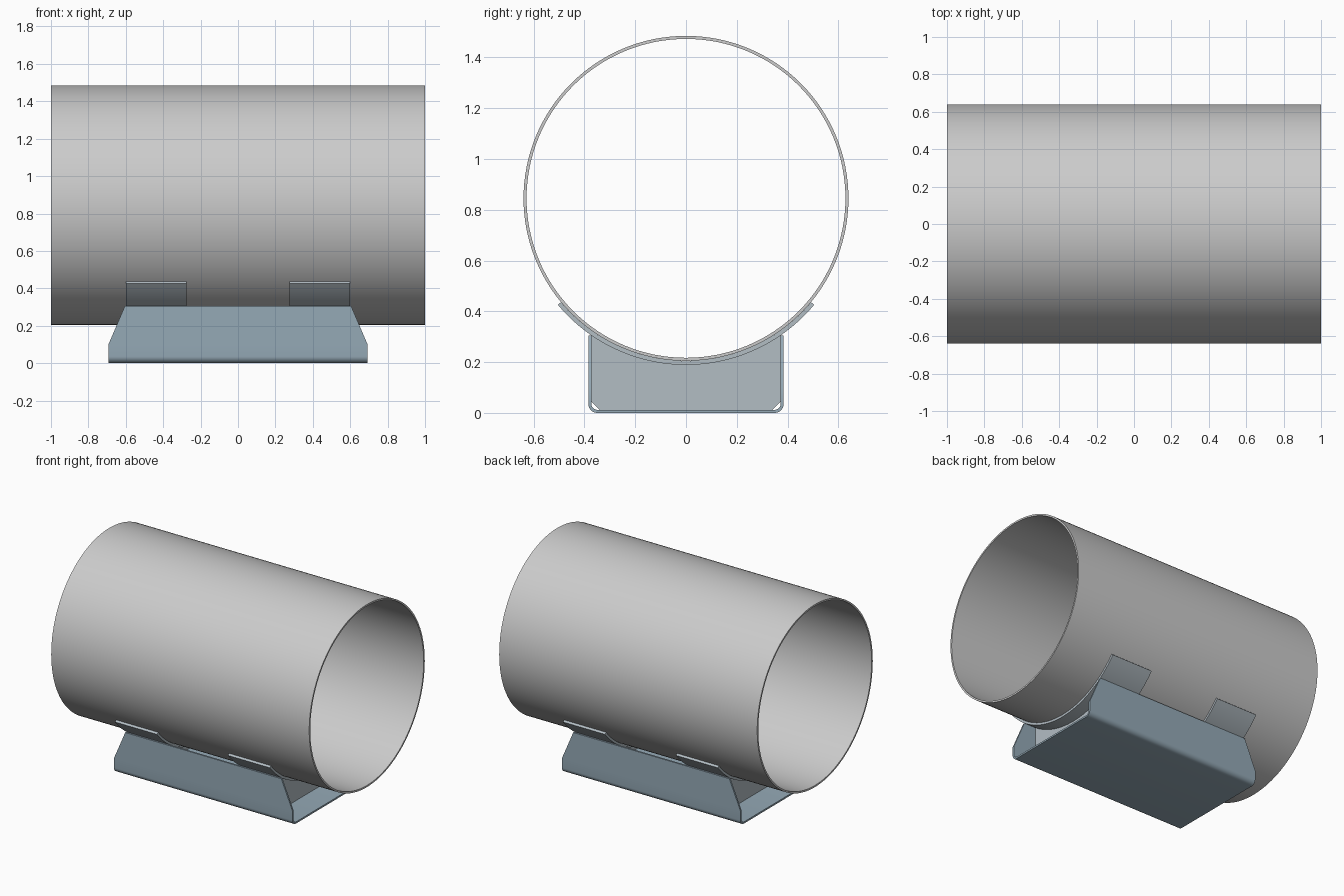
import bpy, bmesh
from math import sin, cos, radians

if "Cube" in bpy.data.objects:
    bpy.data.objects.remove(bpy.data.objects["Cube"])

AXIS_Z = 0.845  # height of the pipe centre line


def material(name, rgb):
    m = bpy.data.materials.new(name)
    m.diffuse_color = (*rgb, 1)
    m.use_nodes = True
    m.node_tree.nodes["Principled BSDF"].inputs["Base Color"].default_value = m.diffuse_color
    return m


def finish(bm, name, mat=None):
    bmesh.ops.recalc_face_normals(bm, faces=bm.faces)
    me = bpy.data.meshes.new(name)
    bm.to_mesh(me)
    bm.free()
    ob = bpy.data.objects.new(name, me)
    bpy.context.collection.objects.link(ob)
    if mat:
        me.materials.append(mat)
    bpy.ops.object.select_all(action='DESELECT')
    ob.select_set(True)
    bpy.context.view_layer.objects.active = ob
    bpy.ops.object.shade_smooth_by_angle(angle=radians(30))
    return ob


def arc(r, a0, a1, n, cy=0, cz=AXIS_Z):
    # angles in degrees, measured from straight down towards +y
    angles = [radians(a0 + (a1 - a0) * i / n) for i in range(n + 1)]
    return [(cy + r * sin(a), cz - r * cos(a)) for a in angles]


def sheet(name, outer, inner, x0, x1, closed=False, mat=None):
    """Bent sheet: paired outer/inner (y, z) lines swept from x0(z) to x1(z)."""
    bm = bmesh.new()
    rows = [[bm.verts.new((x(z), y, z)) for y, z in line]
            for line, x in ((outer, x0), (outer, x1), (inner, x1), (inner, x0))]
    n = len(outer)
    for i in range(n if closed else n - 1):
        j = (i + 1) % n
        for k in range(4):
            a, b = rows[k], rows[(k + 1) % 4]
            bm.faces.new((a[i], a[j], b[j], b[i]))
    if not closed:
        for i in (0, n - 1):
            bm.faces.new([r[i] for r in rows])
    return finish(bm, name, mat)


def plate(name, profile, x0, x1, mat):
    bm = bmesh.new()
    face = bm.faces.new([bm.verts.new((x0, y, z)) for y, z in profile])
    ext = bmesh.ops.extrude_face_region(bm, geom=[face])
    verts = [g for g in ext['geom'] if isinstance(g, bmesh.types.BMVert)]
    bmesh.ops.translate(bm, vec=(x1 - x0, 0, 0), verts=verts)
    return finish(bm, name, mat)


steel_blue = material("steel_blue", (0.30, 0.40, 0.47))
slate = material("slate", (0.45, 0.51, 0.55))

# Pipe
sheet("pipe", arc(0.64, 0, 360, 128)[:-1], arc(0.628, 0, 360, 128)[:-1],
      lambda z: -1, lambda z: 1, closed=True)


# Folded channel base with tapered ends
def channel_line(half, floor, r):
    right = arc(r, 0, 90, 8, half - r, floor + r) + [(half, 0.1), (half, 0.305)]
    return [(-y, z) for y, z in reversed(right)] + right


def channel_end(z):
    return 0.693 - max(0, z - 0.1) * 0.088 / 0.205


sheet("channel_base", channel_line(0.385, 0, 0.036), channel_line(0.373, 0.012, 0.024),
      lambda z: -channel_end(z), channel_end, mat=steel_blue)

# Saddle pads and the cross ribs that carry them
rib_profile = [(-0.373, 0.045), (-0.34, 0.012), (0.34, 0.012), (0.373, 0.045),
               (0.373, 0.305)] + arc(0.655, 34.5, -34.5, 32) + [(-0.373, 0.305)]
for side, s in (("left", -1), ("right", 1)):
    sheet("saddle_pad_" + side, arc(0.656, -50.3, 50.3, 48), arc(0.64, -50.3, 50.3, 48),
          lambda z: s * 0.275, lambda z: s * 0.6, mat=slate)
    plate("rib_" + side, rib_profile, s * 0.495, s * 0.51, slate)
